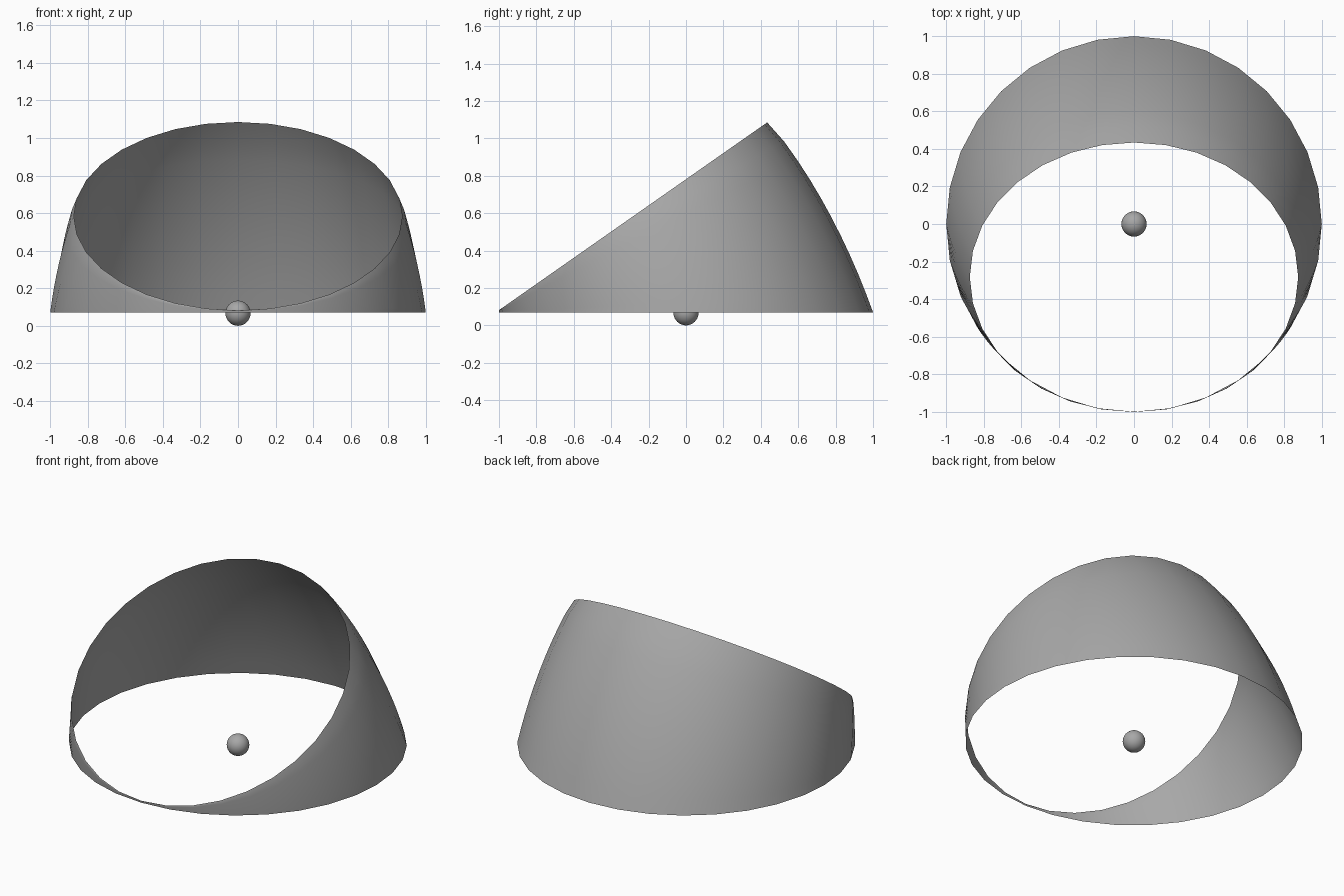
import bpy, bmesh, math

if "Cube" in bpy.data.objects:
    bpy.data.objects.remove(bpy.data.objects["Cube"])

N, ROWS = 32, 10          # sides around, rows from base to rim
Z0 = 0.07                 # height of the round base edge
FRONT, BACK = (-0.999, 0.082), (0.434, 1.085)   # (y, z) ends of the slanted rim
C, LAM = 0.185, -0.67     # bulge of the shell
SLOPE = (BACK[1] - FRONT[1]) / (BACK[0] - FRONT[0])
ICPT = FRONT[1] - SLOPE * FRONT[0]

# dark grey shared by both parts
grey = bpy.data.materials.new("dark_grey")
grey.diffuse_color = (0.39, 0.39, 0.39, 1)
grey.use_nodes = True
grey.node_tree.nodes["Principled BSDF"].inputs["Base Color"].default_value = grey.diffuse_color


def bulge(x, y, z):
    """Push a point outward onto the curved hood surface."""
    k = LAM * (z - Z0)
    a = x * x + y * y
    b = -k * SLOPE * y
    c = (z - C) ** 2 - 1 - (C - Z0) ** 2 + k * (z - ICPT)
    s = (-b + math.sqrt(max(b * b - 4 * a * c, 0))) / (2 * a)
    return x * s, y * s, z


# open hood: round base edge lofted to a tilted round rim
rim_r = math.dist(FRONT, BACK) / 2
half_y, half_z = (BACK[0] - FRONT[0]) / 2, (BACK[1] - FRONT[1]) / 2
mid_y, mid_z = FRONT[0] + half_y, FRONT[1] + half_z
bm = bmesh.new()
rings = []
for r in range(ROWS + 1):
    t = r / ROWS
    ring = []
    for i in range(N):
        co, si = math.cos(2 * math.pi * i / N), math.sin(2 * math.pi * i / N)
        base = (co, si, Z0)
        rim = (rim_r * co, mid_y + half_y * si, mid_z + half_z * si)
        p = [a + (b - a) * t for a, b in zip(base, rim)]
        ring.append(bm.verts.new(bulge(*p) if 0 < r < ROWS else p))
    rings.append(ring)
for lo, hi in zip(rings, rings[1:]):
    for i in range(N):
        j = (i + 1) % N
        bm.faces.new((lo[i], lo[j], hi[j], hi[i]))
mesh = bpy.data.meshes.new("hood_shell")
bm.to_mesh(mesh)
bm.free()
hood = bpy.data.objects.new("hood_shell", mesh)
bpy.context.collection.objects.link(hood)
mesh.shade_smooth()
mesh.materials.append(grey)

# small ball at the centre of the base
bpy.ops.mesh.primitive_uv_sphere_add(segments=32, ring_count=16, radius=0.067,
                                     location=(0, 0, 0.067))
ball = bpy.context.object
ball.name = "centre_ball"
ball.data.shade_smooth()
ball.data.materials.append(grey)
